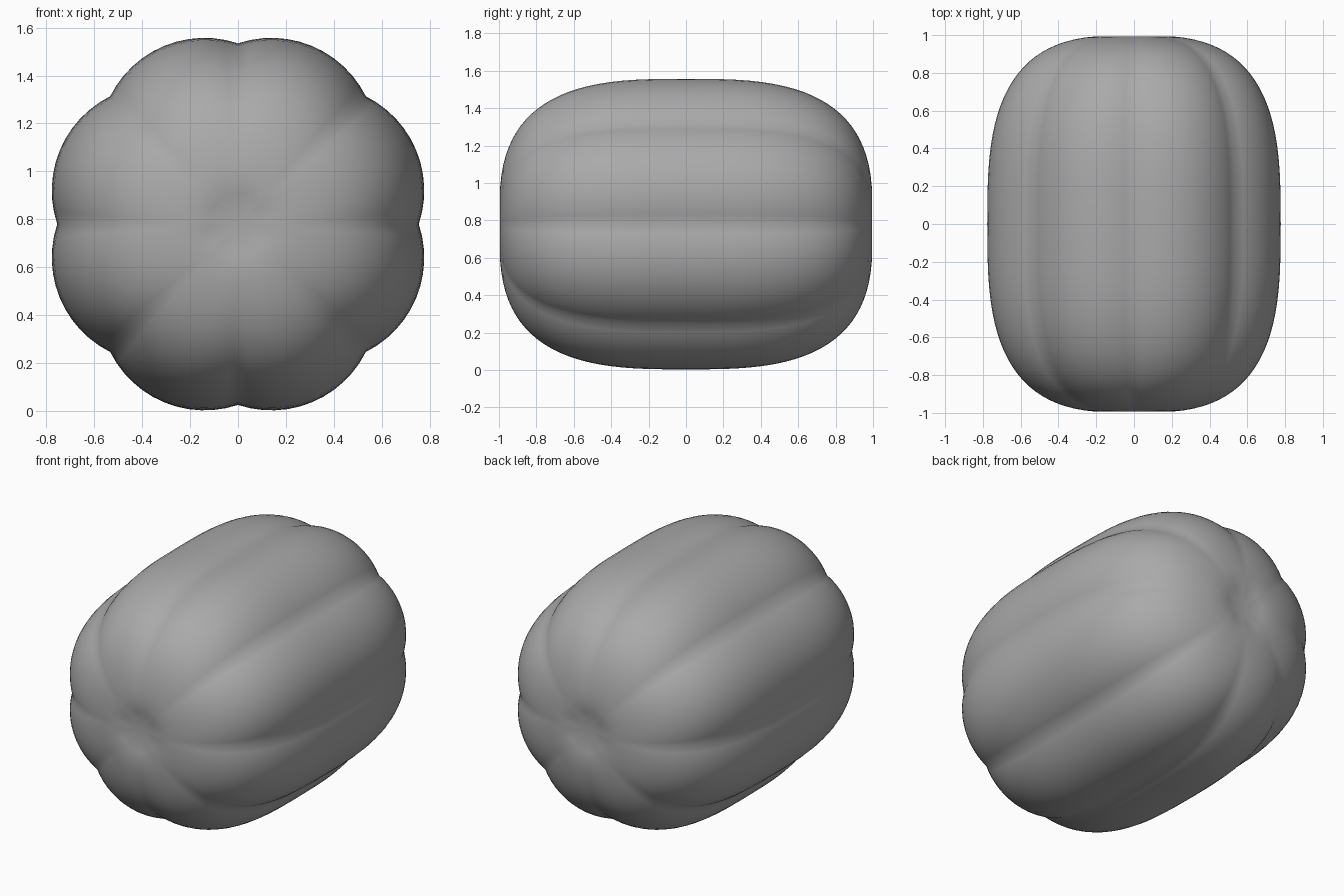
import bpy, bmesh, math

cube = bpy.data.objects.get("Cube")
if cube:
    bpy.data.objects.remove(cube, do_unlink=True)

LOBES, STEPS, RINGS = 8, 12, 48
OFFSET, LOBE_R = 0.365, 0.44      # lobe circle centre distance and radius
CENTRE_Z = 0.78
POWER = 2 / 3                     # superelliptic barrel profile


def lobed_radius(angle):
    """Distance to the outline made of a ring of overlapping circles."""
    sector = 2 * math.pi / LOBES
    a = angle % sector - sector / 2
    return OFFSET * math.cos(a) + math.sqrt(LOBE_R ** 2 - (OFFSET * math.sin(a)) ** 2)


def profile(t):
    """Radius scale and length position, with a small dimple at each end."""
    s = max(math.sin(t), 0) ** POWER
    y = math.copysign(abs(math.cos(t)) ** POWER, -math.cos(t))
    dimple = 0.045 * math.exp(-(s / 0.13) ** 2)
    return s, y - math.copysign(dimple, y)


# Grey surface
grey = bpy.data.materials.new("plain grey")
grey.use_nodes = True
colour = (0.4, 0.4, 0.4, 1)
grey.diffuse_color = colour
grey.node_tree.nodes["Principled BSDF"].inputs["Base Color"].default_value = colour

# Lobed body, lofted from rings along y
bm = bmesh.new()
count = LOBES * STEPS
angles = [2 * math.pi * i / count for i in range(count)]
rings = []
for k in range(1, RINGS):
    s, y = profile(math.pi * k / RINGS)
    rings.append([bm.verts.new((s * lobed_radius(a) * math.cos(a), y,
                                CENTRE_Z + s * lobed_radius(a) * math.sin(a)))
                  for a in angles])
for low, high in zip(rings, rings[1:]):
    for i in range(count):
        j = (i + 1) % count
        bm.faces.new((low[i], low[j], high[j], high[i]))

# Dimple centres
for ring, t in ((rings[0], 0), (rings[-1], math.pi)):
    tip = bm.verts.new((0, profile(t)[1], CENTRE_Z))
    for i in range(count):
        bm.faces.new((ring[i], ring[(i + 1) % count], tip))

bmesh.ops.recalc_face_normals(bm, faces=bm.faces)
for face in bm.faces:
    face.smooth = True
mesh = bpy.data.meshes.new("lobed_body")
bm.to_mesh(mesh)
bm.free()
mesh.materials.append(grey)
bpy.context.collection.objects.link(bpy.data.objects.new("lobed_body", mesh))
